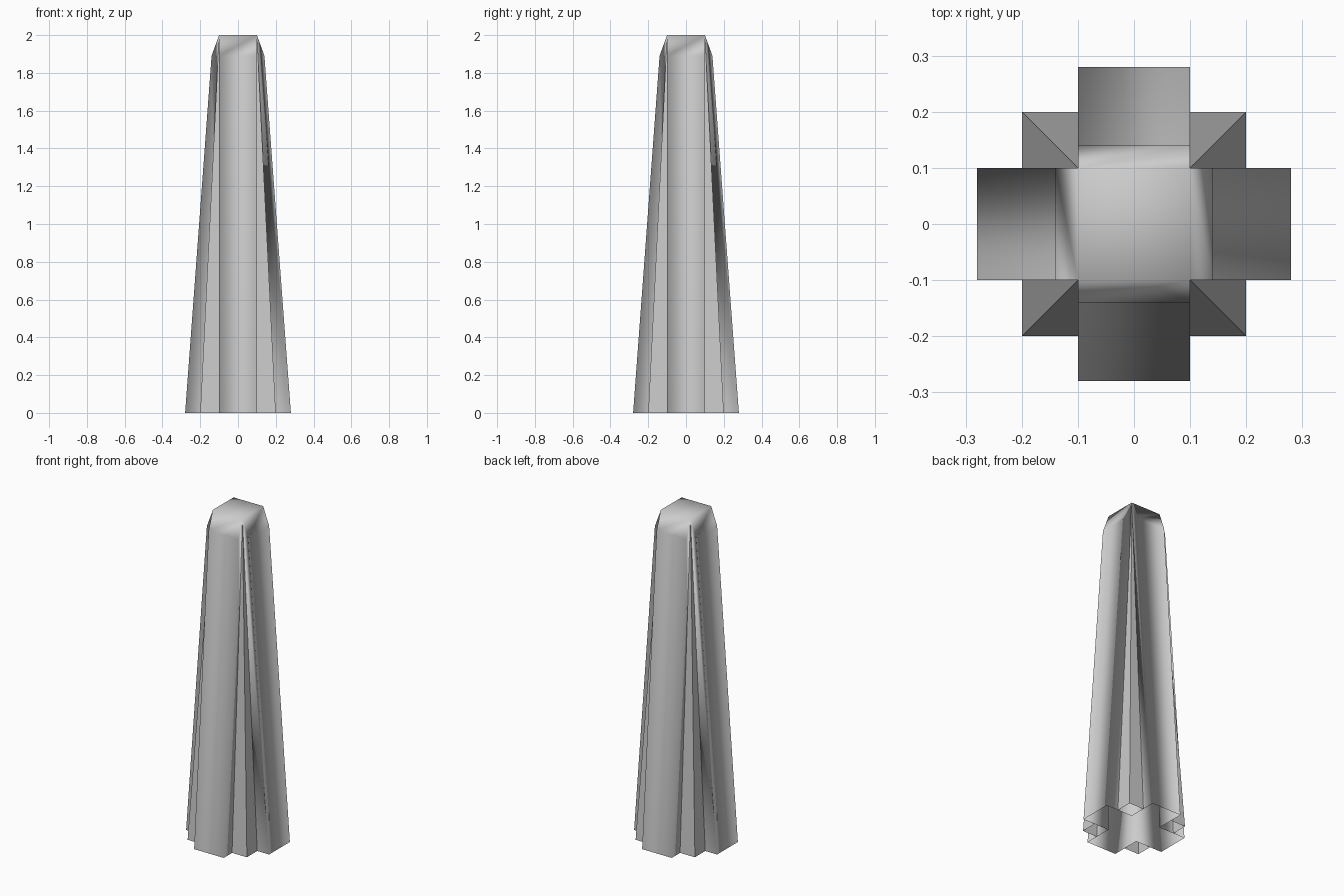
import bpy, bmesh
from math import pi
from mathutils import Matrix

old = bpy.data.objects.get("Cube")
if old:
    bpy.data.objects.remove(old, do_unlink=True)

grey = bpy.data.materials.new("light grey")
grey.use_nodes = True
colour = (0.6, 0.6, 0.6, 1)
grey.diffuse_color = colour
grey.node_tree.nodes["Principled BSDF"].inputs["Base Color"].default_value = colour

W = 0.1           # half width of each arm and of the roof
TOP = 2.0


def finish(name, bm, smooth):
    bmesh.ops.remove_doubles(bm, verts=bm.verts, dist=0.0001)
    mesh = bpy.data.meshes.new(name)
    bm.to_mesh(mesh)
    bm.free()
    mesh.materials.append(grey)
    for p in mesh.polygons:
        p.use_smooth = smooth
    obj = bpy.data.objects.new(name, mesh)
    bpy.context.collection.objects.link(obj)


def face(bm, points, turn):
    bm.faces.new([bm.verts.new(turn @ p) for p in points])


def quarter(i):
    return Matrix.Rotation(i * pi / 2, 3, "Z")


def vec(*p):
    return Matrix.Translation(p).translation


# Four tapering arms with sloped shoulders, open at the foot, under a flat roof
bm = bmesh.new()
profile = [(0.28, 0), (0.14, 1.89), (W, TOP)]
for i in range(4):
    turn = quarter(i)
    for (a, low), (b, high) in zip(profile, profile[1:]):
        face(bm, [vec(-W, -a, low), vec(W, -a, low),
                  vec(W, -b, high), vec(-W, -b, high)], turn)
    for s in (1, -1):
        side = [vec(s * W, -r, z) for r, z in [(W, 0)] + profile]
        face(bm, side[::s], turn)
face(bm, [vec(-W, -W, TOP), vec(W, -W, TOP), vec(W, W, TOP), vec(-W, W, TOP)],
     quarter(0))
finish("tower_shaft", bm, True)

# Slim corner buttresses that run to a point below the roof
bm = bmesh.new()
for i in range(4):
    turn = quarter(i)
    tip, corner = vec(W, W, TOP), vec(0.2, 0.2, 0)
    face(bm, [vec(0.2, W, 0), corner, tip], turn)
    face(bm, [corner, vec(W, 0.2, 0), tip], turn)
finish("corner_buttresses", bm, False)
